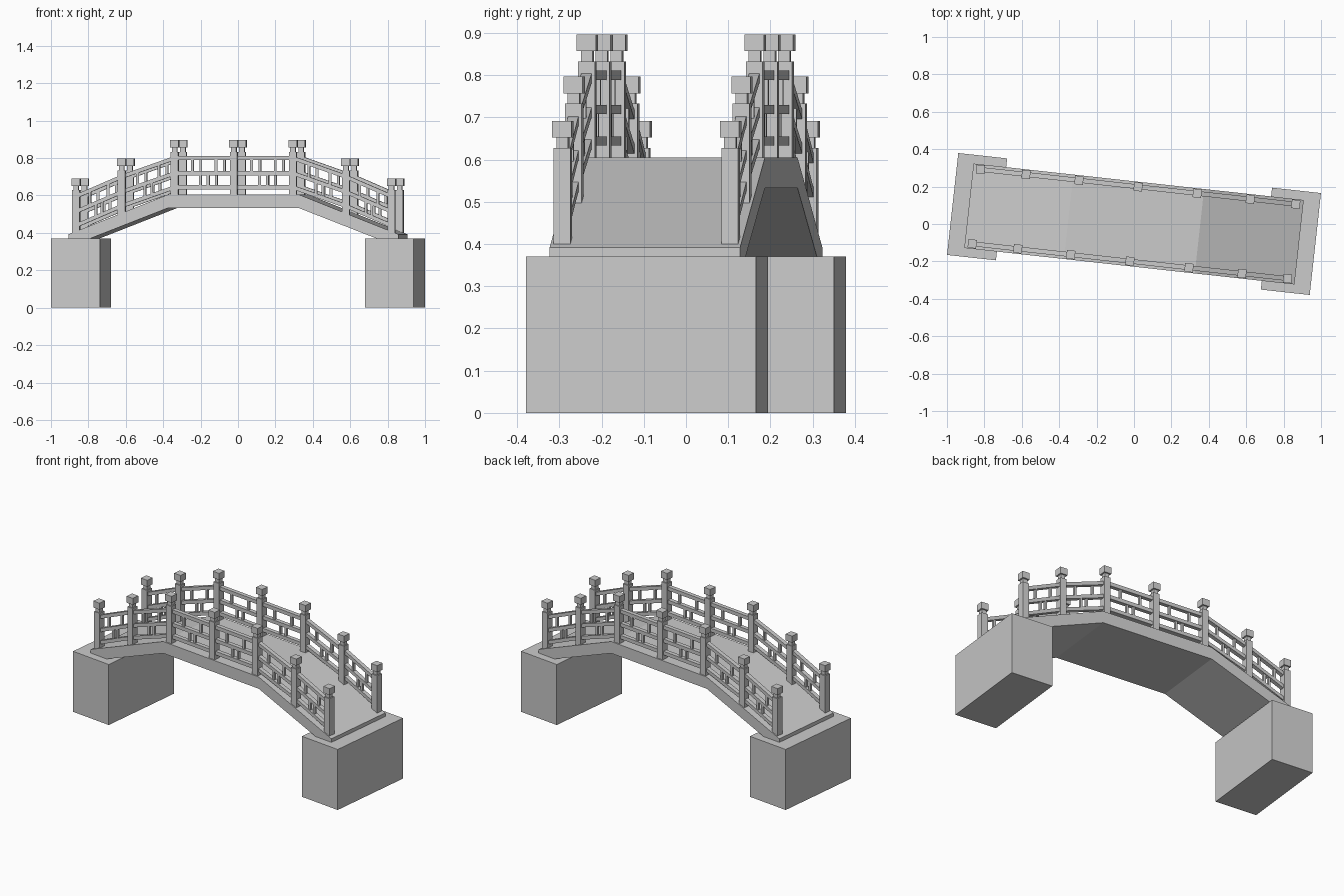
import bpy, bmesh, math

if "Cube" in bpy.data.objects:
    bpy.data.objects.remove(bpy.data.objects["Cube"])

TURN = math.radians(-6.3)   # whole bridge is turned slightly about z


def prism(bm, profile, v0, v1):
    """Extrude an x-z outline from y = v0 to y = v1."""
    a = [bm.verts.new((x, v0, z)) for x, z in profile]
    b = [bm.verts.new((x, v1, z)) for x, z in profile]
    bm.faces.new(a)
    bm.faces.new(b[::-1])
    n = len(a)
    for i in range(n):
        j = (i + 1) % n
        bm.faces.new((a[j], a[i], b[i], b[j]))


def box(bm, x, y, z0, z1, w, d):
    prism(bm, [(x - w / 2, z0), (x + w / 2, z0), (x + w / 2, z1), (x - w / 2, z1)],
          y - d / 2, y + d / 2)


def finish(bm, name):
    bmesh.ops.recalc_face_normals(bm, faces=bm.faces)
    mesh = bpy.data.meshes.new(name)
    bm.to_mesh(mesh)
    bm.free()
    ob = bpy.data.objects.new(name, mesh)
    ob.rotation_euler.z = TURN
    bpy.context.collection.objects.link(ob)


# Abutment blocks
for side, name in ((-1, "left_abutment"), (1, "right_abutment")):
    bm = bmesh.new()
    box(bm, side * 0.844, 0, 0, 0.37, 0.263, 0.548)
    finish(bm, name)

# Arched deck
half = [(0.352, 0.533), (0.77, 0.37), (0.888, 0.37), (0.888, 0.392), (0.352, 0.605)]
bm = bmesh.new()
prism(bm, half + [(-x, z) for x, z in reversed(half)], -0.227, 0.227)
finish(bm, "deck")

# Post positions along the bridge with deck height at each
right = [(0.318, 0.605), (0.603, 0.505), (0.848, 0.400)]
posts = [(-x, z) for x, z in reversed(right)] + [(0, 0.605)] + right
RAILS = (0.039, 0.114, 0.195)   # rail centre heights above the deck

for v, side in ((-0.2, "front"), (0.2, "back")):
    # Posts with neck and square cap
    bm = bmesh.new()
    for x, z in posts:
        box(bm, x, v, z - 0.008, z + 0.228, 0.04, 0.04)
        box(bm, x, v, z + 0.228, z + 0.252, 0.028, 0.028)
        box(bm, x, v, z + 0.252, z + 0.292, 0.046, 0.046)
    finish(bm, side + "_posts")

    # Rails following each bay
    bm = bmesh.new()
    for (x0, z0), (x1, z1) in zip(posts, posts[1:]):
        for h in RAILS:
            prism(bm, [(x0, z0 + h - 0.011), (x1, z1 + h - 0.011),
                       (x1, z1 + h + 0.011), (x0, z0 + h + 0.011)], v - 0.0125, v + 0.0125)
    finish(bm, side + "_rails")

    # Short balusters: outer pair in the upper row, inner pair in the lower row
    bm = bmesh.new()
    for (x0, z0), (x1, z1) in zip(posts, posts[1:]):
        for t, low in ((0.3, 1), (0.7, 1), (0.435, 0), (0.565, 0)):
            x, z = x0 + (x1 - x0) * t, z0 + (z1 - z0) * t
            box(bm, x, v, z + RAILS[low], z + RAILS[low + 1], 0.014, 0.014)
    finish(bm, side + "_balusters")
